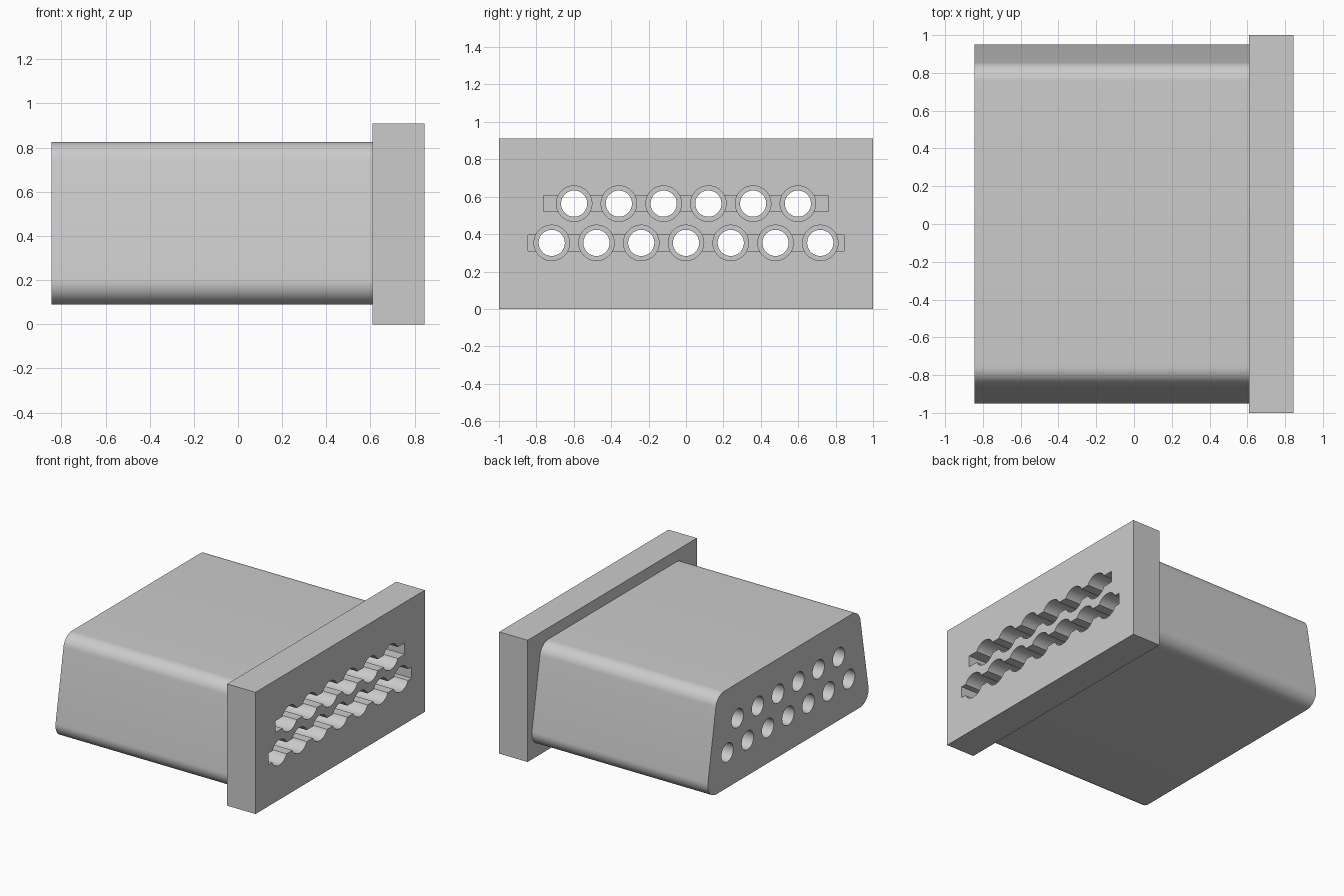
import bpy, bmesh
from math import cos, sin, pi, radians
from mathutils import Matrix, Vector

cube = bpy.data.objects.get("Cube")
if cube:
    bpy.data.objects.remove(cube, do_unlink=True)

BACK, SEAM, FRONT = -0.845, 0.61, 0.845
PITCH = 0.2393
# (pin count, row height, slot half width)
ROWS = [(6, 0.563, 0.763), (7, 0.353, 0.845)]

grey = bpy.data.materials.new("light_grey")
grey.use_nodes = True
grey.diffuse_color = (0.6, 0.6, 0.6, 1)
grey.node_tree.nodes["Principled BSDF"].inputs["Base Color"].default_value = (0.6, 0.6, 0.6, 1)


def make_object(name, bm):
    bmesh.ops.recalc_face_normals(bm, faces=bm.faces)
    mesh = bpy.data.meshes.new(name)
    bm.to_mesh(mesh)
    bm.free()
    obj = bpy.data.objects.new(name, mesh)
    mesh.materials.append(grey)
    bpy.context.collection.objects.link(obj)
    return obj


def add_box(bm, x0, x1, y0, y1, z0, z1):
    size = Matrix.Diagonal((x1 - x0, y1 - y0, z1 - z0, 1))
    centre = Vector((x0 + x1, y0 + y1, z0 + z1)) / 2
    bmesh.ops.create_cube(bm, size=1, matrix=Matrix.Translation(centre) @ size)


def add_bore(bm, x0, x1, y, z, radius):
    turn = Matrix.Rotation(pi / 2, 4, 'Y')
    bmesh.ops.create_cone(bm, cap_ends=True, segments=48, radius1=radius,
                          radius2=radius, depth=x1 - x0,
                          matrix=Matrix.Translation(((x0 + x1) / 2, y, z)) @ turn)


def bores(name, x0, x1, radius):
    bm = bmesh.new()
    for count, z, _ in ROWS:
        for i in range(count):
            add_bore(bm, x0, x1, (i - (count - 1) / 2) * PITCH, z, radius)
    return make_object(name, bm)


# Connector body: rounded trapezoid, wider at the bottom, extruded along x
def arc(cy, cz, start, end, steps=12):
    for i in range(steps + 1):
        a = radians(start + (end - start) * i / steps)
        yield cy + 0.1 * cos(a), cz + 0.1 * sin(a)


half = [*arc(0.85, 0.19, -90, 10), *arc(0.756, 0.725, 10, 90)]
profile = half + [(-y, z) for y, z in reversed(half)]
bm = bmesh.new()
end = bm.faces.new([bm.verts.new((BACK, y, z)) for y, z in profile])
moved = bmesh.ops.extrude_face_region(bm, geom=[end], use_keep_orig=True)["geom"]
bmesh.ops.translate(bm, vec=(SEAM - BACK, 0, 0),
                    verts=[v for v in moved if isinstance(v, bmesh.types.BMVert)])
body = make_object("connector_body", bm)

# Front flange plate
bm = bmesh.new()
add_box(bm, SEAM, FRONT, -1, 1, 0, 0.91)
flange = make_object("front_flange", bm)

# Cutters: through holes, wider counterbores, and one slot along each row
bm = bmesh.new()
for _, z, reach in ROWS:
    add_box(bm, 0.5, 1, -reach, reach, z - 0.043, z + 0.043)
slots = make_object("slot_cutter", bm)
cutters = [bores("pin_hole_cutter", -1, 1, 0.07),
           bores("counterbore_cutter", 0.1, 1, 0.095), slots]

for part in (body, flange):
    bpy.ops.object.select_all(action='DESELECT')
    part.select_set(True)
    bpy.context.view_layer.objects.active = part
    for cutter in cutters:
        mod = part.modifiers.new(cutter.name, 'BOOLEAN')
        mod.operation, mod.solver, mod.object = 'DIFFERENCE', 'EXACT', cutter
        bpy.ops.object.modifier_apply(modifier=mod.name)
    bpy.ops.object.shade_smooth_by_angle(angle=radians(30))

for cutter in cutters:
    bpy.data.objects.remove(cutter, do_unlink=True)
